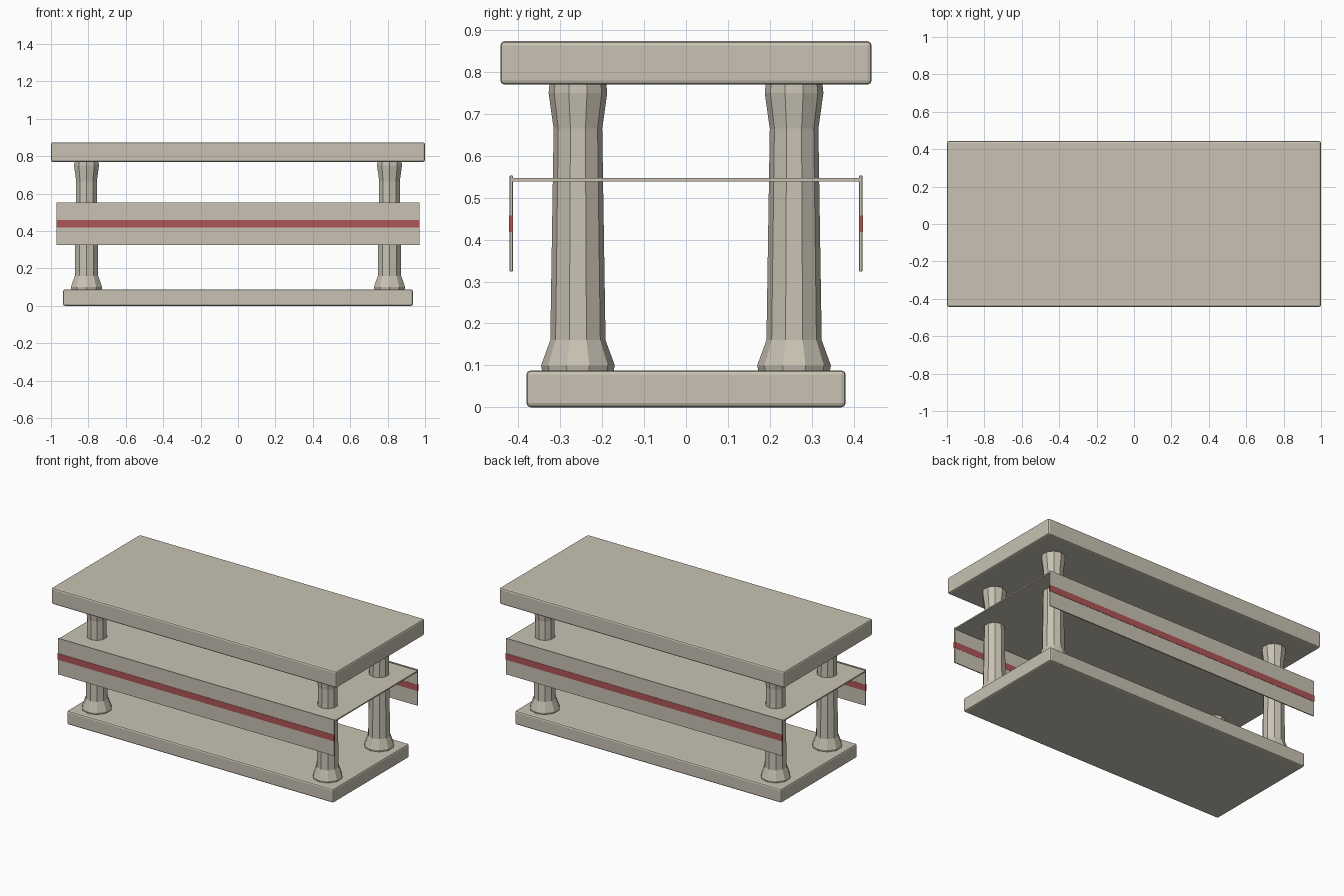
import bpy
import bmesh
from math import cos, sin, tau

cube = bpy.data.objects.get("Cube")
if cube:
    bpy.data.objects.remove(cube, do_unlink=True)


def material(name, rgb):
    mat = bpy.data.materials.new(name)
    mat.use_nodes = True
    mat.diffuse_color = (*rgb, 1)
    mat.node_tree.nodes["Principled BSDF"].inputs["Base Color"].default_value = (*rgb, 1)
    return mat


stone = material("warm stone", (0.58, 0.54, 0.45))
red = material("muted red", (0.42, 0.09, 0.09))


def finish(name, bm, mat):
    bmesh.ops.recalc_face_normals(bm, faces=bm.faces)
    mesh = bpy.data.meshes.new(name)
    bm.to_mesh(mesh)
    bm.free()
    mesh.materials.append(mat)
    obj = bpy.data.objects.new(name, mesh)
    bpy.context.collection.objects.link(obj)
    return obj


def box(name, low, high, mat, bevel=0):
    bm = bmesh.new()
    bmesh.ops.create_cube(bm, size=1)
    for v in bm.verts:
        v.co = [(a + b) / 2 + c * (b - a) for a, b, c in zip(low, high, v.co)]
    obj = finish(name, bm, mat)
    if bevel:
        mod = obj.modifiers.new("soft edges", "BEVEL")
        mod.width = bevel
        mod.segments = 2
    return obj


def column(name, x, y, profile, sides=10):
    bm = bmesh.new()
    rings = []
    for radius, z in profile:
        # a corner of the polygon points along y
        rings.append([bm.verts.new((x + radius * sin(tau * i / sides),
                                    y + radius * cos(tau * i / sides), z))
                      for i in range(sides)])
    for lower, upper in zip(rings, rings[1:]):
        for i in range(sides):
            j = (i + 1) % sides
            bm.faces.new((lower[i], lower[j], upper[j], upper[i]))
    bm.faces.new(rings[0][::-1])
    bm.faces.new(rings[-1])
    return finish(name, bm, stone)


# Base and top slabs
box("base_slab", (-0.935, -0.381, 0), (0.935, 0.381, 0.088), stone, 0.01)
box("top_slab", (-1, -0.443, 0.77), (1, 0.443, 0.874), stone, 0.01)

# Four columns with flared foot and head
profile = [(0.084, 0.08), (0.088, 0.1), (0.066, 0.16),
           (0.058, 0.665), (0.07, 0.75), (0.067, 0.78)]
for side, x in (("left", 0.81), ("right", -0.81)):
    for end, y in (("front", -0.258), ("back", 0.258)):
        column(f"{end}_{side}_column", x, y, profile)

# Thin middle shelf with hanging panels and their stripes
box("middle_shelf", (-0.97, -0.415, 0.539), (0.97, 0.415, 0.547), stone)
for end, s in (("front", -1), ("back", 1)):
    inner, outer = sorted((s * 0.4135, s * 0.421))
    box(f"{end}_panel", (-0.97, inner, 0.324), (0.97, outer, 0.553), stone, 0.002)
    inner, outer = sorted((s * 0.4128, s * 0.4227))
    box(f"{end}_stripe", (-0.971, inner, 0.418), (0.971, outer, 0.458), red)
